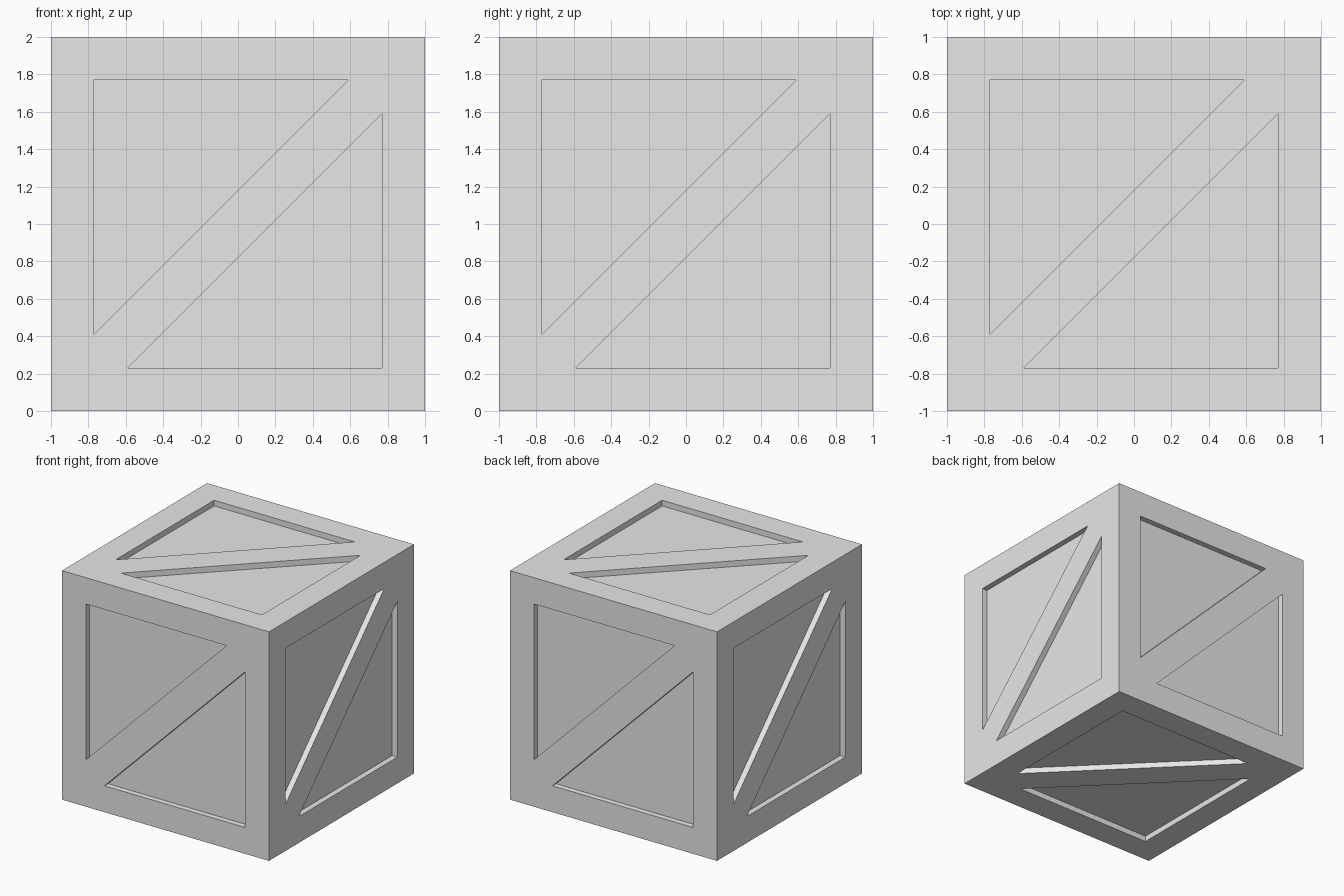
import bpy
import bmesh
from math import pi
from mathutils import Matrix, Vector

cube = bpy.data.objects.get("Cube")
if cube:
    bpy.data.objects.remove(cube, do_unlink=True)

DEPTH = 0.05    # depth of the triangular recesses
RIM = 0.77      # distance from the centre to the inside of the frame
TIP = 0.59      # where the recess tips meet the diagonal brace

grey = bpy.data.materials.new("light_grey")
grey.use_nodes = True
grey.diffuse_color = (0.8, 0.8, 0.8, 1)
grey.node_tree.nodes["Principled BSDF"].inputs["Base Color"].default_value = (0.8, 0.8, 0.8, 1)

bm = bmesh.new()


def add_face(points, matrix):
    bm.faces.new([bm.verts.new(matrix @ Vector(p)) for p in points])


def add_side(matrix):
    """One side of the crate: frame, diagonal brace and two recesses."""
    top_left, top_right, low_left = (-1, 1, 1), (1, 1, 1), (-1, -1, 1)
    recess = [(-RIM, RIM, 1), (-RIM, -TIP, 1), (TIP, RIM, 1)]
    corner, low_tip, high_tip = recess
    floor = [(x, y, 1 - DEPTH) for x, y, z in recess]

    # Diagonal brace
    brace = [low_left, (-TIP, -RIM, 1), (RIM, TIP, 1), top_right, high_tip, low_tip]
    add_face(brace, matrix)

    # Each half of the frame, with its recess
    for turn in (0, pi):
        half = matrix @ Matrix.Rotation(turn, 4, 'Z')
        add_face([top_left, corner, high_tip, top_right], half)
        add_face([top_left, low_left, low_tip, corner], half)
        add_face(floor, half)
        for i in range(3):
            j = (i + 1) % 3
            add_face([recess[i], recess[j], floor[j], floor[i]], half)


# Top and bottom
for turn in (0, pi):
    add_side(Matrix.Rotation(turn, 4, 'X'))
# Four upright sides
upright = Matrix.Rotation(pi / 2, 4, 'X')
for quarter in range(4):
    add_side(Matrix.Rotation(quarter * pi / 2, 4, 'Z') @ upright)

bmesh.ops.remove_doubles(bm, verts=bm.verts, dist=0.0001)
bmesh.ops.recalc_face_normals(bm, faces=bm.faces)
bmesh.ops.translate(bm, verts=bm.verts, vec=(0, 0, 1))

mesh = bpy.data.meshes.new("crate")
bm.to_mesh(mesh)
bm.free()
mesh.materials.append(grey)
crate = bpy.data.objects.new("crate", mesh)
bpy.context.collection.objects.link(crate)
